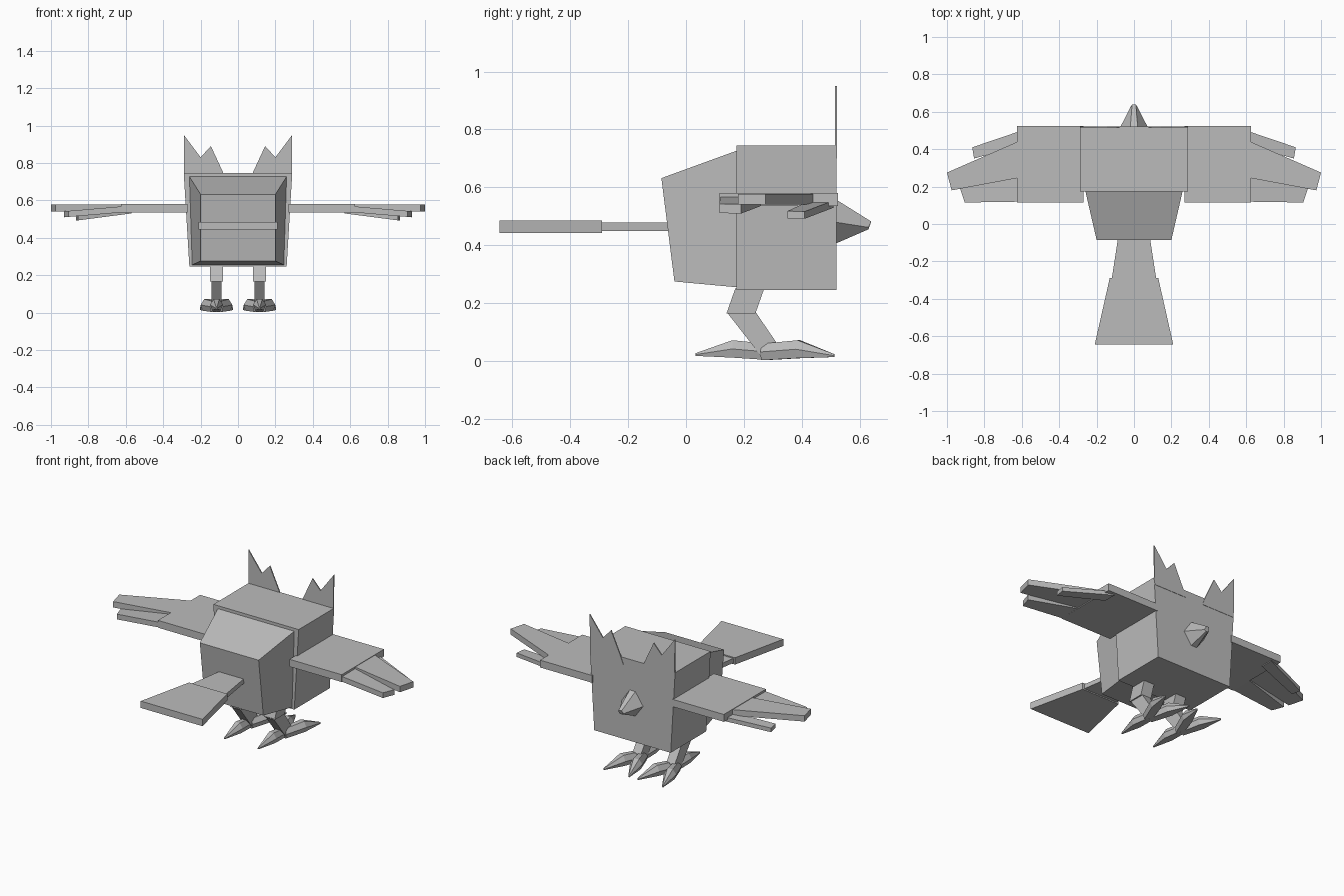
import bpy, bmesh
from mathutils import Vector

cube = bpy.data.objects.get("Cube")
if cube:
    bpy.data.objects.remove(cube, do_unlink=True)

grey = bpy.data.materials.new("plain grey")
grey.use_nodes = True
tone = (0.5, 0.5, 0.5, 1)
grey.diffuse_color = tone
grey.node_tree.nodes["Principled BSDF"].inputs["Base Color"].default_value = tone


def loft(name, rings, mirror=False):
    """Skin a run of matching rings, cap the ends, optionally mirror across x."""
    bm = bmesh.new()
    loops = [[bm.verts.new(p) for p in ring] for ring in rings]
    n = len(loops[0])
    for a, b in zip(loops, loops[1:]):
        for i in range(n):
            j = (i + 1) % n
            bm.faces.new((a[i], a[j], b[j], b[i]))
    bm.faces.new(loops[0])
    bm.faces.new(loops[-1])
    bmesh.ops.recalc_face_normals(bm, faces=bm.faces)
    mesh = bpy.data.meshes.new(name)
    bm.to_mesh(mesh)
    bm.free()
    mesh.materials.append(grey)
    obj = bpy.data.objects.new(name, mesh)
    bpy.context.collection.objects.link(obj)
    if mirror:
        obj.modifiers.new("Mirror", 'MIRROR')
    return obj


def trapezoid(top, bottom, y_top, z_top, y_bottom, z_bottom):
    return [(-top, y_top, z_top), (top, y_top, z_top),
            (bottom, y_bottom, z_bottom), (-bottom, y_bottom, z_bottom)]


def slab(name, outline, z, thick, mirror=False, droop=0.0, root=0.0):
    """Flat plate from an xy outline, dropping outward from the root."""
    low = [(x, y, z - droop * max(0, x - root)) for x, y in outline]
    high = [(x, y, h + thick) for x, y, h in low]
    return loft(name, [low, high], mirror)


# Body: front block and tapered rear
loft("front_body", [trapezoid(.29, .26, .175, .745, .175, .245),
                    trapezoid(.29, .26, .52, .745, .52, .245)])
loft("rear_body", [trapezoid(.26, .245, .176, .727, .176, .255),
                   trapezoid(.2, .2, -.085, .632, -.04, .275)])

# Ear tufts on the face plane
tuft = [(.287, .70), (.29, .95), (.2, .83), (.145, .89), (.08, .75), (.06, .70)]
loft("ear_tufts", [[(x, y, z) for x, z in tuft] for y in (.515, .522)], True)

# Faceted beak
base = [(-.02, .56), (.02, .56), (.075, .48), (.02, .405), (-.02, .405), (-.075, .48)]
tip = [(-.01, .482), (.01, .482), (.016, .462), (.005, .455), (-.005, .455), (-.016, .462)]
loft("beak", [[(x, .515, z) for x, z in base],
              [(x, .64 if z > .47 else .63, z) for x, z in tip]])

# Wings with three feathers each
slab("wing_panels", [(.27, .115), (.625, .115), (.625, .525), (.27, .525)], .535, .045, True)
slab("middle_feathers", [(.6, .25), (.975, .18), (1, .275), (.6, .45)], .541, .036, True)
slab("leading_feathers", [(.57, .43), (.855, .35), (.865, .41), (.57, .51)],
     .53, .025, True, .13, .57)
slab("trailing_feathers", [(.57, .12), (.905, .115), (.93, .19), (.57, .27)],
     .54, .032, True, .085, .57)

# Tail
slab("tail_root", [(-.08, -.04), (.08, -.04), (.12, -.3), (-.12, -.3)], .45, .028)
slab("tail_fan", [(-.13, -.29), (.13, -.29), (.21, -.645), (-.21, -.645)], .443, .042)


# Legs, bent backward at the knee
def limb(name, profile, half):
    loft(name, [[(.115 + s * half, y, z) for y, z in profile] for s in (-1, 1)], True)


limb("thighs", [(.17, .25), (.27, .25), (.24, .165), (.14, .165)], .036)
limb("shanks", [(.14, .17), (.24, .17), (.315, .06), (.265, .01)], .028)


# Toes: two splayed forward and one back on each foot
def toe(name, stations):
    rings = []
    path = [Vector((x, y, 0)) for x, y, *_ in stations]
    side = (path[-1] - path[0]).normalized().cross(Vector((0, 0, 1)))
    for p, (_, _, w, low, high) in zip(path, stations):
        rings.append([p + side * a * w + Vector((0, 0, h)) for a, h in
                      ((-.7, low), (.7, low), (1, (low + high) / 2),
                       (.45, high), (-.45, high), (-1, (low + high) / 2))])
    loft(name, rings, True)


for label, s in (("inner", -1), ("outer", 1)):
    toe(label + "_toes", [(.115 + s * .008, .265, .028, .003, .06),
                          (.115 + s * .05, .39, .036, .01, .072),
                          (.115 + s * .085, .512, .004, .014, .024)])
toe("back_toes", [(.115, .28, .024, .004, .06), (.115, .16, .034, .012, .072),
                  (.115, .032, .004, .018, .027)])
